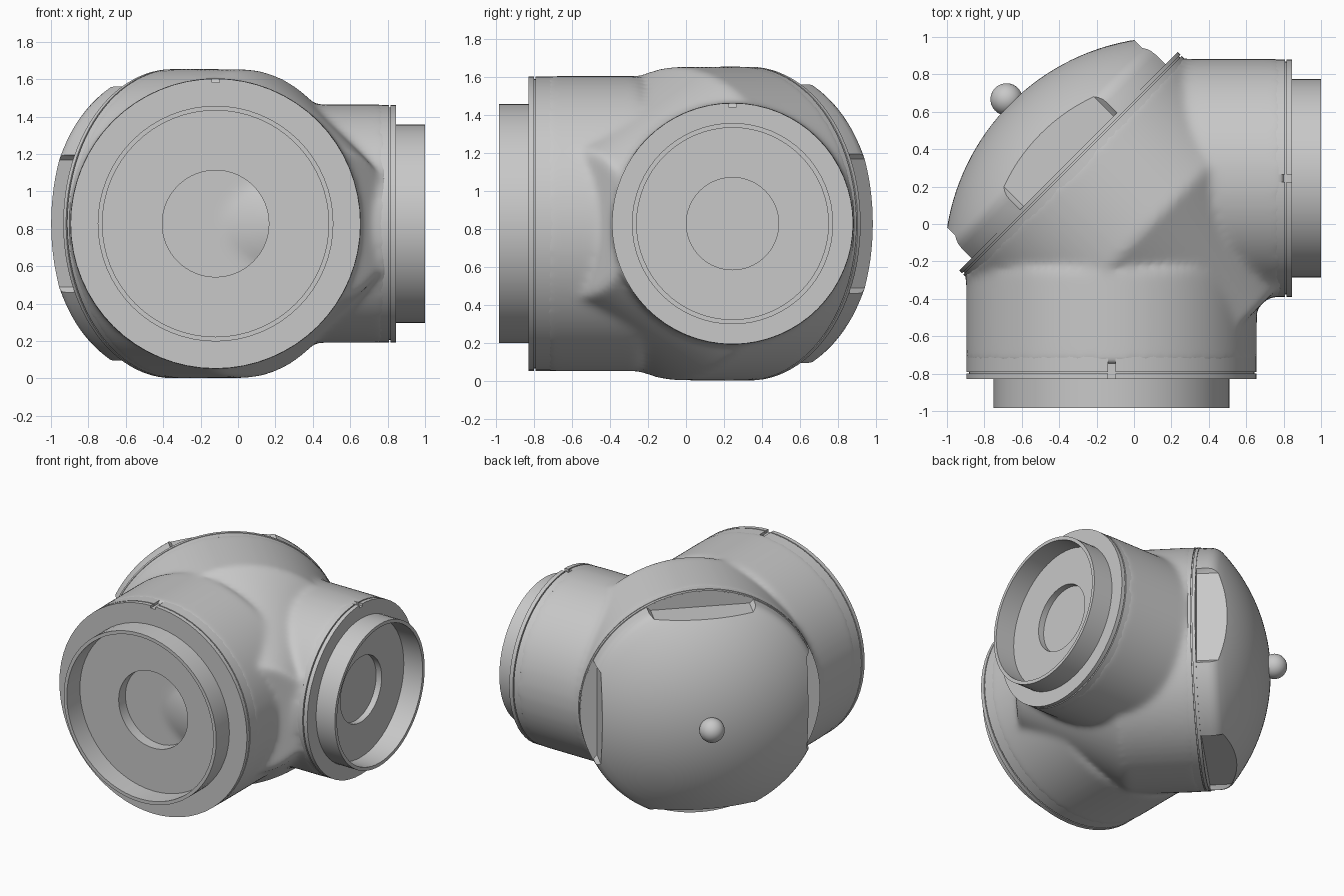
import bpy, bmesh, math
from mathutils import Matrix, Vector

cube = bpy.data.objects.get("Cube")
if cube:
    bpy.data.objects.remove(cube, do_unlink=True)

grey = bpy.data.materials.new("plain_grey")
grey.use_nodes = True
grey.diffuse_color = (0.58, 0.58, 0.58, 1)
grey.node_tree.nodes["Principled BSDF"].inputs["Base Color"].default_value = (0.58, 0.58, 0.58, 1)


def frame(origin, axis):
    """Local z runs along the axis, local y points up."""
    z, y = Vector(axis).normalized(), Vector((0, 0, 1))
    m = Matrix((y.cross(z), y, z)).transposed().to_4x4()
    m.translation = origin
    return m


def finish(name, bm, matrix):
    bmesh.ops.recalc_face_normals(bm, faces=bm.faces)
    mesh = bpy.data.meshes.new(name)
    bm.to_mesh(mesh)
    bm.free()
    mesh.transform(matrix)
    mesh.materials.append(grey)
    ob = bpy.data.objects.new(name, mesh)
    bpy.context.collection.objects.link(ob)
    return ob


def lathe(name, matrix, profile, steps=64):
    """Spin (radius, height) points around local z."""
    bm = bmesh.new()
    vs = [bm.verts.new((r, 0, h)) for r, h in profile]
    es = [bm.edges.new(pair) for pair in zip(vs, vs[1:])]
    bmesh.ops.spin(bm, geom=vs + es, cent=(0, 0, 0), axis=(0, 0, 1),
                   angle=2 * math.pi, steps=steps)
    bmesh.ops.remove_doubles(bm, verts=bm.verts, dist=0.0005)
    return finish(name, bm, matrix)


def prism(name, matrix, points, low, high):
    bm = bmesh.new()
    face = bm.faces.new([bm.verts.new((x, y, low)) for x, y in points])
    top = bmesh.ops.extrude_face_region(bm, geom=[face])["geom"]
    bmesh.ops.translate(bm, vec=(0, 0, high - low),
                        verts=[v for v in top if isinstance(v, bmesh.types.BMVert)])
    return finish(name, bm, matrix)


def select(ob):
    bpy.ops.object.select_all(action='DESELECT')
    ob.select_set(True)
    bpy.context.view_layer.objects.active = ob


def modify(ob, kind, **settings):
    select(ob)
    mod = ob.modifiers.new(kind, kind)
    for key, value in settings.items():
        setattr(mod, key, value)
    bpy.ops.object.modifier_apply(modifier=mod.name)


def cut(ob, cutter):
    modify(ob, 'BOOLEAN', operation='DIFFERENCE', solver='EXACT', object=cutter)
    bpy.data.objects.remove(cutter, do_unlink=True)


def smooth(ob, angle=30):
    select(ob)
    bpy.ops.object.shade_smooth_by_angle(angle=math.radians(angle))


MID = 0.828
front = frame((-0.12, 0, MID), (0, -1, 0))
side = frame((0, 0.245, MID), (1, 0, 0))
cap = frame((-0.335, 0.32, MID), (-1, 1, 0))

# Blended body: two legs and the angled chamber, fused with soft fillets
body = lathe("body", cap, [(0, -1.25), (0.39, -1.25), (0.825, -0.53), (0.828, -0.01), (0, -0.01)], 96)
front_leg = lathe("front_leg", front, [(0, 0.25), (0.777, 0.25), (0.777, 0.75), (0, 0.75)], 96)
side_leg = lathe("side_leg", side, [(0, 0.27), (0.637, 0.27), (0.637, 0.8), (0, 0.8)], 96)
for leg in (front_leg, side_leg):
    modify(body, 'BOOLEAN', operation='UNION', solver='EXACT', object=leg)
    bpy.data.objects.remove(leg, do_unlink=True)
modify(body, 'REMESH', mode='VOXEL', voxel_size=0.02)
modify(body, 'SMOOTH', factor=0.5, iterations=14)
select(body)
bpy.ops.object.shade_smooth()


# Socket ends: grooved collar, thin lip, recessed floor and centre bore
def socket(name, matrix, radius, lip, bore, back, face, end):
    g, d = 0.008, 0.012
    ob = lathe(name, matrix, [
        (0, face - 0.1), (bore, face - 0.1), (bore, face), (lip - 0.025, face),
        (lip - 0.025, end), (lip, end), (lip, face), (radius, face),
        (radius, face - 0.03), (radius - d, face - 0.03),
        (radius - d, face - 0.03 - g), (radius, face - 0.03 - g),
        (radius, back + g), (radius - d, back + g), (radius - d, back - 0.02),
        (0, back - 0.02)])
    # Index slot on top of the collar
    y0, y1 = radius - 0.02, radius + 0.05
    cut(ob, prism("slot_cutter", matrix, [(-0.02, y0), (0.02, y0), (0.02, y1), (-0.02, y1)],
                  back, face + 0.02))
    smooth(ob)


socket("front_socket", front, 0.775, 0.63, 0.285, 0.69, 0.83, 0.985)
socket("side_socket", side, 0.635, 0.53, 0.243, 0.75, 0.845, 1.0)

# Rim under the lid
rim = lathe("lid_rim", cap, [(0, -0.06), (0.826, -0.06), (0.826, -0.008), (0.815, -0.008),
                             (0.815, 0), (0.826, 0), (0.826, 0.022), (0, 0.022)], 96)
smooth(rim)

# Domed lid with a rounded edge
R, APEX = 1.21, 0.46
dome = [(0, APEX)]
for i in range(1, 17):
    r = 0.785 * i / 16
    dome.append((r, APEX - R + math.sqrt(R * R - r * r)))
dome += [(0.803, 0.15), (0.815, 0.125), (0.82, 0.095), (0.82, 0.01), (0, 0.01)]
lid = lathe("domed_lid", cap, dome, 96)

# Four grip notches around the lid
for k in range(4):
    turn = cap @ Matrix.Rotation(k * math.pi / 2, 4, 'Z')
    cut(lid, prism("notch_cutter", turn,
                   [(-0.34, 0.708), (0.34, 0.708), (0.365, 0.73), (0.45, 0.86),
                    (-0.45, 0.86), (-0.365, 0.73)], 0.0225, 0.5))
smooth(lid, 35)

# Knob on the lid: short neck and ball
ball = [(0.055, 0.43)]
for i in range(17):
    a = math.radians(-50 + 140 * i / 16)
    ball.append((0.086 * math.cos(a), 0.49 + 0.086 * math.sin(a)))
knob = lathe("lid_knob", cap, [(0, 0.43)] + ball, 32)
smooth(knob)
